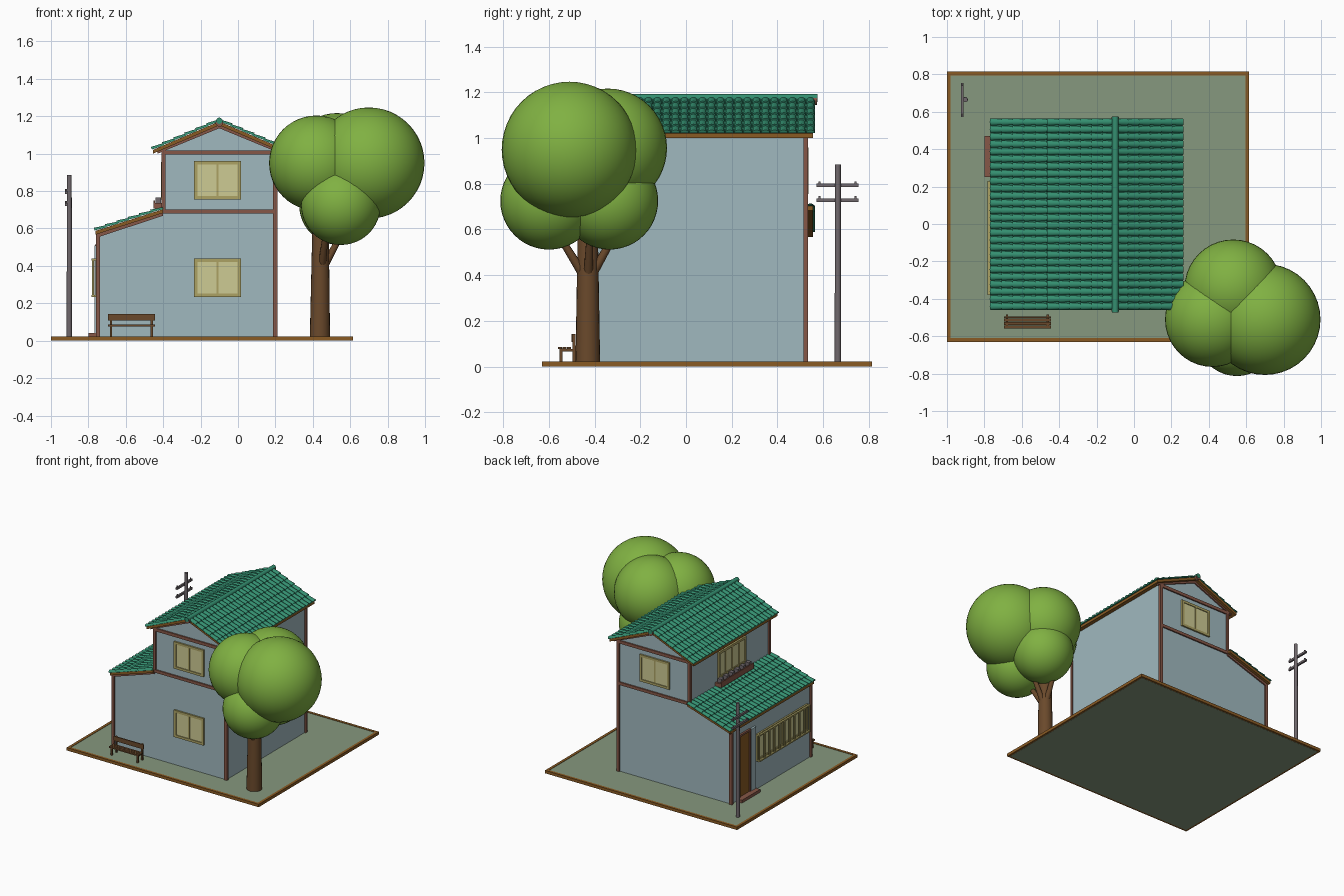
import bpy, bmesh, math
from mathutils import Vector

cube = bpy.data.objects.get("Cube")
if cube:
    bpy.data.objects.remove(cube, do_unlink=True)


def material(name, *rgb):
    col = [(c / 255 / 12.92 if c < 11 else ((c / 255 + 0.055) / 1.055) ** 2.4) for c in rgb] + [1]
    m = bpy.data.materials.new(name)
    m.use_nodes = True
    m.diffuse_color = col
    bsdf = m.node_tree.nodes["Principled BSDF"]
    bsdf.inputs["Base Color"].default_value = col
    bsdf.inputs["Roughness"].default_value = 0.8
    return m


WALL = material("pale blue plaster", 160, 185, 191)
GRASS = material("dull grass green", 134, 152, 126)
LEAF = material("leaf green", 128, 177, 66)
TILE = material("teal roof tile", 52, 143, 112)
GLASS = material("warm window pane", 206, 203, 148)
FRAME = material("khaki window frame", 172, 162, 100)
WOOD = material("dark brown wood", 106, 73, 43)
STEEL = material("pole grey", 112, 104, 108)
TIMBER = material("red brown timber", 134, 87, 71)
OCHRE = material("ochre board", 138, 91, 36)


def finish(name, bm, mat):
    bmesh.ops.recalc_face_normals(bm, faces=bm.faces)
    me = bpy.data.meshes.new(name)
    bm.to_mesh(me)
    bm.free()
    me.materials.append(mat)
    ob = bpy.data.objects.new(name, me)
    bpy.context.collection.objects.link(ob)
    return ob


def boxes(name, mat, *spans):
    """One object from boxes given as (x0, x1, y0, y1, z0, z1)."""
    bm = bmesh.new()
    for x0, x1, y0, y1, z0, z1 in spans:
        vs = bmesh.ops.create_cube(bm, size=1)["verts"]
        for v in vs:
            v.co = ((x0 + x1) / 2 + v.co.x * (x1 - x0), (y0 + y1) / 2 + v.co.y * (y1 - y0),
                    (z0 + z1) / 2 + v.co.z * (z1 - z0))
    return finish(name, bm, mat)


def prism(name, mat, outline, y0, y1):
    """Extrude an x-z outline along y."""
    bm = bmesh.new()
    face = bm.faces.new([bm.verts.new((x, y0, z)) for x, z in outline])
    ext = bmesh.ops.extrude_face_region(bm, geom=[face])["geom"]
    bmesh.ops.translate(bm, vec=(0, y1 - y0, 0), verts=[g for g in ext if isinstance(g, bmesh.types.BMVert)])
    return finish(name, bm, mat)


def strip(p, q, depth):
    """Outline of a sloping board hanging below the line p-q."""
    return [p, q, (q[0], q[1] - depth), (p[0], p[1] - depth)]


def rod(name, mat, p, q, r0, r1, sides=16):
    p, q = Vector(p), Vector(q)
    bm = bmesh.new()
    bmesh.ops.create_cone(bm, cap_ends=True, segments=sides, radius1=r0, radius2=r1, depth=(q - p).length)
    turn = (q - p).to_track_quat("Z", "Y").to_matrix().to_4x4()
    bmesh.ops.transform(bm, matrix=turn, verts=bm.verts)
    bmesh.ops.translate(bm, vec=(p + q) / 2, verts=bm.verts)
    for f in bm.faces:
        f.smooth = len(f.verts) == 4
    return finish(name, bm, mat)


# Ground plate with border
FLOOR = 0.02
boxes("ground", GRASS, (-0.985, 0.6, -0.615, 0.8, 0, FLOOR))
boxes("ground_border", OCHRE,
      (-1, 0.615, -0.63, -0.61, 0.001, 0.023), (-1, 0.615, 0.795, 0.815, 0.001, 0.023),
      (-1, -0.98, -0.61, 0.795, 0.001, 0.023), (0.595, 0.615, -0.61, 0.795, 0.001, 0.023))

# House bodies
FRONT, BACK = -0.425, 0.525
LEFT, MID, RIGHT, PEAK = -0.75, -0.4, 0.2, -0.1
prism("main_house", WALL, [(MID, FLOOR), (RIGHT, FLOOR), (RIGHT, 1.03), (PEAK, 1.155), (MID, 1.03)], FRONT, BACK)
prism("side_wing", WALL, [(LEFT, FLOOR), (MID, FLOOR), (MID, 0.69), (LEFT, 0.575)], FRONT, BACK)

# Timber framing on both end walls
for side, y in (("front", FRONT), ("back", BACK)):
    a, b = y - 0.01, y + 0.01
    boxes(side + "_timber_frame", TIMBER,
          (RIGHT - 0.012, RIGHT + 0.01, a, b, FLOOR, 1.03), (MID - 0.01, MID + 0.012, a, b, 0.69, 1.03),
          (LEFT - 0.01, LEFT + 0.012, a, b, FLOOR, 0.575),
          (MID, RIGHT, a, b, 0.68, 0.702), (MID, RIGHT, a, b, 0.995, 1.018))
    for x in (MID - 0.03, RIGHT + 0.03):
        prism(side + "_gable_board", TIMBER, strip((PEAK, 1.158), (x, 1.022), 0.022), a, b)
    prism(side + "_wing_board", TIMBER, strip((MID, 0.69), (LEFT, 0.575), 0.022), a, b)

# Tiled roof slopes
Y0, Y1, COLUMNS, COURSES, ARC = -0.46, 0.565, 26, 6, 6


def roof_slope(name, top, eave):
    prism(name + "_deck", OCHRE, strip(top, eave, 0.02), Y0 + 0.008, Y1 - 0.008)
    top, eave = Vector((top[0], 0, top[1])), Vector((eave[0], 0, eave[1]))
    down = (eave - top).normalized()
    up = Vector((-down.z, 0, down.x))
    up *= 1 if up.z > 0 else -1
    pitch, step = (Y1 - Y0) / COLUMNS, (eave - top).length / COURSES
    bm = bmesh.new()
    # thin sheet under the tiles
    sheet = [bm.verts.new(p + Vector((0, y, 0)) + up * 0.002)
             for p, y in ((top, Y0), (eave, Y0), (eave, Y1), (top, Y1))]
    bm.faces.new(sheet)
    # barrel tiles, each wider and higher at its lower end
    for c in range(COLUMNS):
        for k in range(COURSES):
            rings = []
            for along, rad, lift in ((k, 0.78, 0), (k + 1.06, 1, 0.004)):
                centre = top + down * step * along + Vector((0, Y0 + (c + 0.5) * pitch, 0))
                rad *= pitch / 2
                rings.append([bm.verts.new(centre + Vector((0, rad * math.cos(t), 0))
                                           + up * (rad * 0.75 * math.sin(t) + lift))
                              for t in (math.pi * i / ARC for i in range(ARC + 1))])
            hi, lo = rings
            for i in range(ARC):
                bm.faces.new((hi[i], hi[i + 1], lo[i + 1], lo[i])).smooth = True
            bm.faces.new(lo)
    finish(name + "_tiles", bm, TILE)


roof_slope("main_roof_west", (PEAK, 1.172), (-0.455, 1.02))
roof_slope("main_roof_east", (PEAK, 1.172), (0.255, 1.02))
roof_slope("wing_roof", (MID, 0.703), (-0.762, 0.587))
rod("roof_ridge", TILE, (PEAK, Y0 - 0.014, 1.176), (PEAK, Y1 + 0.01, 1.176), 0.017, 0.017)
for y in (Y0 + 0.004, Y1 - 0.004):
    rod("ridge_end", TIMBER, (PEAK, y - 0.012, 1.165), (PEAK, y + 0.012, 1.165), 0.02, 0.02)


# Sash windows; "axis" tells which way the wall faces
def window(name, axis, wall, out, a0, a1, z0, z1, panes):
    def span(u0, u1, d, w0, w1):
        lo, hi = sorted((wall, wall + out * d))
        return (u0, u1, lo, hi, w0, w1) if axis == "y" else (lo, hi, u0, u1, w0, w1)
    e = 0.018
    parts = [span(a0, a1, 0.012, z0, z0 + e), span(a0, a1, 0.012, z1 - e, z1),
             span(a0, a0 + e, 0.012, z0, z1), span(a1 - e, a1, 0.012, z0, z1)]
    width = (a1 - a0) / panes
    parts += [span(a0 + i * width - 0.006, a0 + i * width + 0.006, 0.01, z0, z1) for i in range(1, panes)]
    boxes(name + "_frame", FRAME, *parts)
    boxes(name + "_panes", GLASS, span(a0 + 0.01, a1 - 0.01, 0.006, z0 + 0.01, z1 - 0.01))


window("front_lower_window", "y", FRONT, -1, -0.235, 0.015, 0.235, 0.44, 2)
window("front_upper_window", "y", FRONT, -1, -0.235, 0.015, 0.755, 0.96, 2)
window("back_upper_window", "y", BACK, 1, -0.235, 0.015, 0.755, 0.96, 2)
window("side_upper_window", "x", MID, -1, -0.14, 0.19, 0.755, 0.955, 4)
window("side_lower_window", "x", LEFT, -1, -0.38, 0.23, 0.235, 0.44, 6)

# Barred grille over the side window
bars = [(-0.78, -0.77, -0.38 + i * 0.0602, -0.372 + i * 0.0602, 0.235, 0.44) for i in range(11)]
rails = [(-0.782, -0.768, -0.38, 0.23, z, z + 0.01) for z in (0.235, 0.43)]
ties = [(-0.77, LEFT, y, y + 0.01, z, z + 0.01) for y in (-0.38, 0.22) for z in (0.235, 0.43)]
boxes("window_grille", FRAME, *bars, *rails, *ties)

# Planter with pots below the upper side window
boxes("planter", TIMBER, (-0.452, MID, -0.17, 0.22, 0.708, 0.735),
      (-0.452, -0.445, -0.17, 0.22, 0.735, 0.75))
boxes("planter_pots", STEEL, *[(-0.442, -0.412, y, y + 0.032, 0.735, 0.765)
                               for y in (-0.155 + i * 0.066 for i in range(6))])

# Side door
boxes("door", OCHRE, (LEFT - 0.008, LEFT, 0.325, 0.435, 0.04, 0.5))
boxes("door_frame", TIMBER, (LEFT - 0.014, LEFT, 0.31, 0.325, FLOOR, 0.515),
      (LEFT - 0.014, LEFT, 0.435, 0.45, FLOOR, 0.515), (LEFT - 0.014, LEFT, 0.31, 0.45, 0.5, 0.515))
boxes("door_side_panel", WALL, (LEFT - 0.016, LEFT, 0.25, 0.305, 0.04, 0.51))
boxes("door_step", TIMBER, (LEFT - 0.05, LEFT, 0.25, 0.47, FLOOR, 0.042))

# Bench
boxes("bench_seat", WOOD, *[(-0.695, -0.445, y, y + 0.016, 0.076, 0.086) for y in (-0.56, -0.54, -0.52)])
boxes("bench_back", WOOD, (-0.695, -0.445, -0.502, -0.494, 0.108, 0.143))
boxes("bench_legs", WOOD, *[(x, x + 0.012, y, y + 0.012, FLOOR, z) for x in (-0.685, -0.467)
                            for y, z in ((-0.553, 0.078), (-0.496, 0.143))],
      *[(x, x + 0.012, -0.553, -0.49, 0.066, 0.076) for x in (-0.685, -0.467)])

# Utility pole
PX, PY = -0.902, 0.665
rod("utility_pole", STEEL, (PX, PY, FLOOR), (PX, PY, 0.885), 0.014, 0.013)
for z in (0.728, 0.793):
    boxes("crossarm", STEEL, (PX - 0.024, PX - 0.01, 0.572, 0.755, z - 0.008, z + 0.008))
    for y in (0.585, 0.742):
        rod("insulator", STEEL, (PX - 0.017, y, z), (PX - 0.017, y, z + 0.018), 0.005, 0.005, 8)

# Tree
rod("trunk", WOOD, (0.438, -0.43, FLOOR), (0.442, -0.43, 0.72), 0.054, 0.042, 20)
for x, y in ((0.56, -0.42), (0.47, -0.56), (0.46, -0.31)):
    rod("branch", WOOD, (0.445, -0.43, 0.37), (x, y, 0.58), 0.022, 0.015, 10)
for x, y, z, r in ((0.7, -0.51, 0.95, 0.297), (0.42, -0.51, 0.95, 0.254), (0.53, -0.343, 0.957, 0.26),
                   (0.55, -0.6, 0.725, 0.213), (0.54, -0.335, 0.725, 0.213)):
    sphere = bmesh.new()
    bmesh.ops.create_uvsphere(sphere, u_segments=40, v_segments=24, radius=r)
    bmesh.ops.translate(sphere, vec=(x, y, z), verts=sphere.verts)
    for f in sphere.faces:
        f.smooth = True
    finish("foliage", sphere, LEAF)
